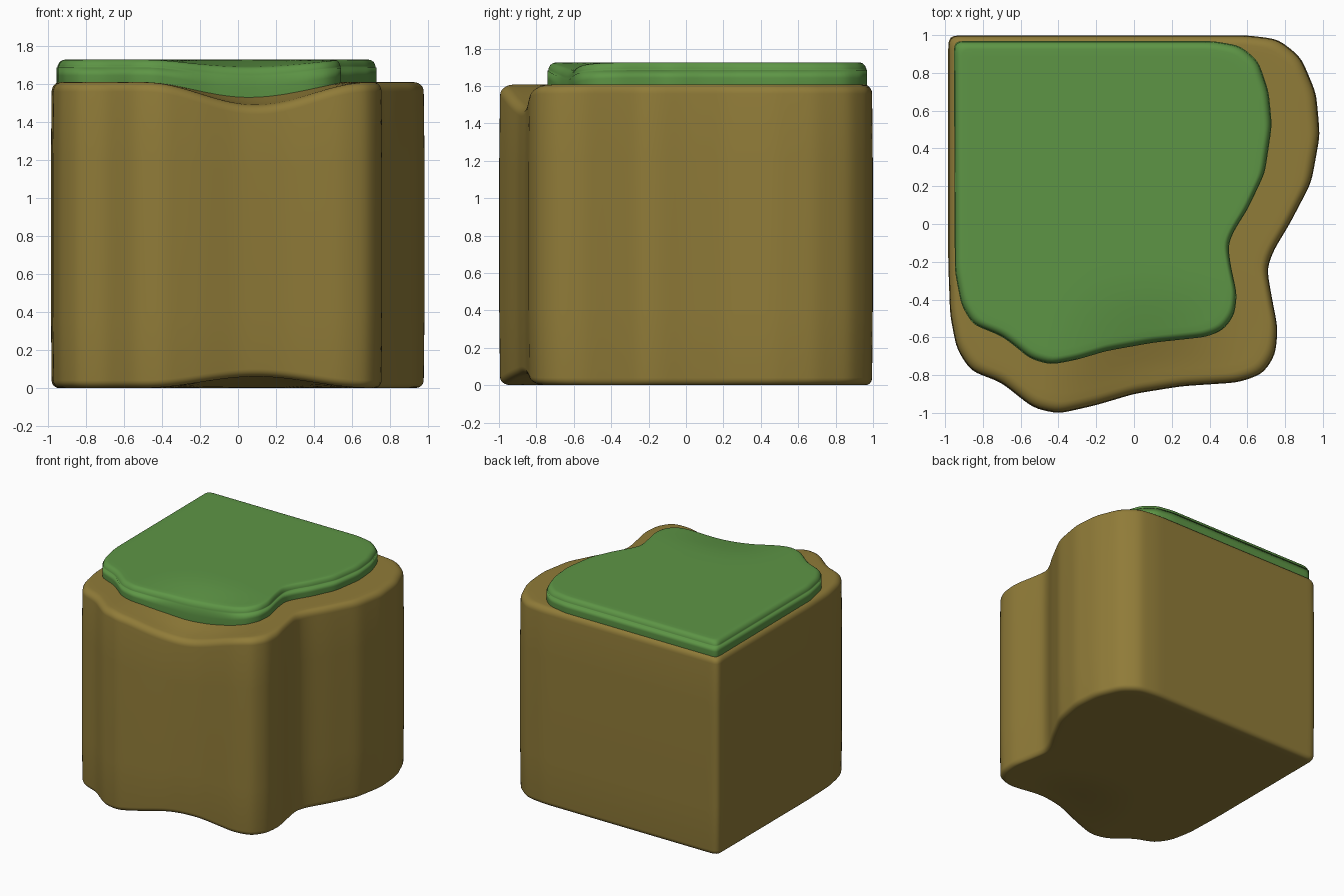
import bpy, bmesh, math
from mathutils import Vector

if "Cube" in bpy.data.objects:
    bpy.data.objects.remove(bpy.data.objects["Cube"])

CENTRE = Vector((-0.08, 0.1))


def smooth_outline(points, count=260, passes=3):
    """Resample a closed polygon evenly and soften its corners."""
    pts = [Vector(p) for p in points]
    segs = list(zip(pts, pts[1:] + pts[:1]))
    total = sum((b - a).length for a, b in segs)
    out, i, start = [], 0, 0.0
    for n in range(count):
        d = total * n / count
        while i < len(segs) - 1 and d > start + (segs[i][1] - segs[i][0]).length:
            start += (segs[i][1] - segs[i][0]).length
            i += 1
        a, b = segs[i]
        out.append(a.lerp(b, (d - start) / (b - a).length))
    for _ in range(passes):
        out = [(out[j - 1] + out[j] * 2 + out[(j + 1) % count]) / 4 for j in range(count)]
    return out


def dip(x, y):
    """Worn hollow along the front edge: 0 to 1."""
    u = min(1, abs(x - 0.1) / 0.6)
    t = max(0, min(1, (-0.25 - y) / 0.62))
    return (0.5 + 0.5 * math.cos(math.pi * u)) * t * t * (3 - 2 * t)


def slab(name, outline, z0, z1, dip0, dip1, r0, r1, color):
    """Rounded block: rings run from bottom centre, up the wall, to top centre."""
    shrink = [0.15, 0.3, 0.45, 0.6, 0.72, 0.83, 0.91]
    arc = [math.radians(a) for a in (0, 15, 30, 45, 60, 75, 90)]
    rings = [(s, 0.0, 0) for s in shrink]
    rings += [(1 - r0 * (1 - math.sin(a)), r0 * (1 - math.cos(a)), 0) for a in arc]
    rings += [(1.004, 0.0, f) for f in (0.25, 0.5, 0.75)]
    rings += [(1 - r1 * (1 - math.sin(a)), -r1 * (1 - math.cos(a)), 1) for a in reversed(arc)]
    rings += [(s, 0.0, 1) for s in reversed(shrink)]

    bm = bmesh.new()
    loops = []
    for s, dz, f in rings:
        loop = []
        for p in outline:
            q = CENTRE + (p - CENTRE) * s
            h = dip(q.x, q.y)
            low, high = z0 + dip0 * h, z1 + dip1 * h
            loop.append(bm.verts.new((q.x, q.y, low + (high - low) * f + dz)))
        loops.append(loop)
    n = len(outline)
    for a, b in zip(loops, loops[1:]):
        for j in range(n):
            k = (j + 1) % n
            bm.faces.new((a[j], a[k], b[k], b[j]))
    bm.faces.new(loops[0])
    bm.faces.new(loops[-1])
    bmesh.ops.recalc_face_normals(bm, faces=bm.faces)
    for face in bm.faces:
        face.smooth = True
    mesh = bpy.data.meshes.new(name)
    bm.to_mesh(mesh)
    bm.free()
    mat = bpy.data.materials.new(name + "_colour")
    mat.diffuse_color = color
    mat.use_nodes = True
    mat.node_tree.nodes["Principled BSDF"].inputs["Base Color"].default_value = mat.diffuse_color
    mesh.materials.append(mat)
    obj = bpy.data.objects.new(name, mesh)
    bpy.context.collection.objects.link(obj)
    return obj


# Earth block: square back-left corner, wavy front and right sides
earth = smooth_outline([
    (-0.98, 0.995), (0.6, 0.995), (0.76, 0.975), (0.88, 0.88), (0.96, 0.69),
    (0.98, 0.47), (0.935, 0.22), (0.82, 0), (0.735, -0.14), (0.7, -0.235),
    (0.725, -0.38), (0.758, -0.55), (0.745, -0.69), (0.68, -0.79), (0.55, -0.835),
    (0.25, -0.855), (0, -0.895), (-0.2, -0.955), (-0.4, -1.0), (-0.53, -0.97),
    (-0.62, -0.9), (-0.7, -0.835), (-0.86, -0.775), (-0.935, -0.66), (-0.97, -0.48),
    (-0.98, -0.2)])
slab("earth_block", earth, 0.0, 1.608, 0.06, -0.12, 0.04, 0.05, (0.28, 0.2, 0.04, 1))

# Grass cap: thinner slab set back from the front and right edges
grass = smooth_outline([
    (-0.95, 0.965), (0.42, 0.965), (0.56, 0.94), (0.655, 0.86), (0.71, 0.7),
    (0.727, 0.52), (0.69, 0.27), (0.6, 0.08), (0.53, -0.03), (0.495, -0.11),
    (0.51, -0.22), (0.543, -0.37), (0.53, -0.48), (0.47, -0.56), (0.38, -0.595),
    (0.1, -0.625), (-0.15, -0.67), (-0.3, -0.715), (-0.44, -0.742), (-0.55, -0.71),
    (-0.62, -0.65), (-0.7, -0.59), (-0.85, -0.53), (-0.91, -0.43), (-0.945, -0.25)])
slab("grass_cap", grass, 1.56, 1.726, -0.12, -0.065, 0.02, 0.045, (0.11, 0.3, 0.06, 1))
